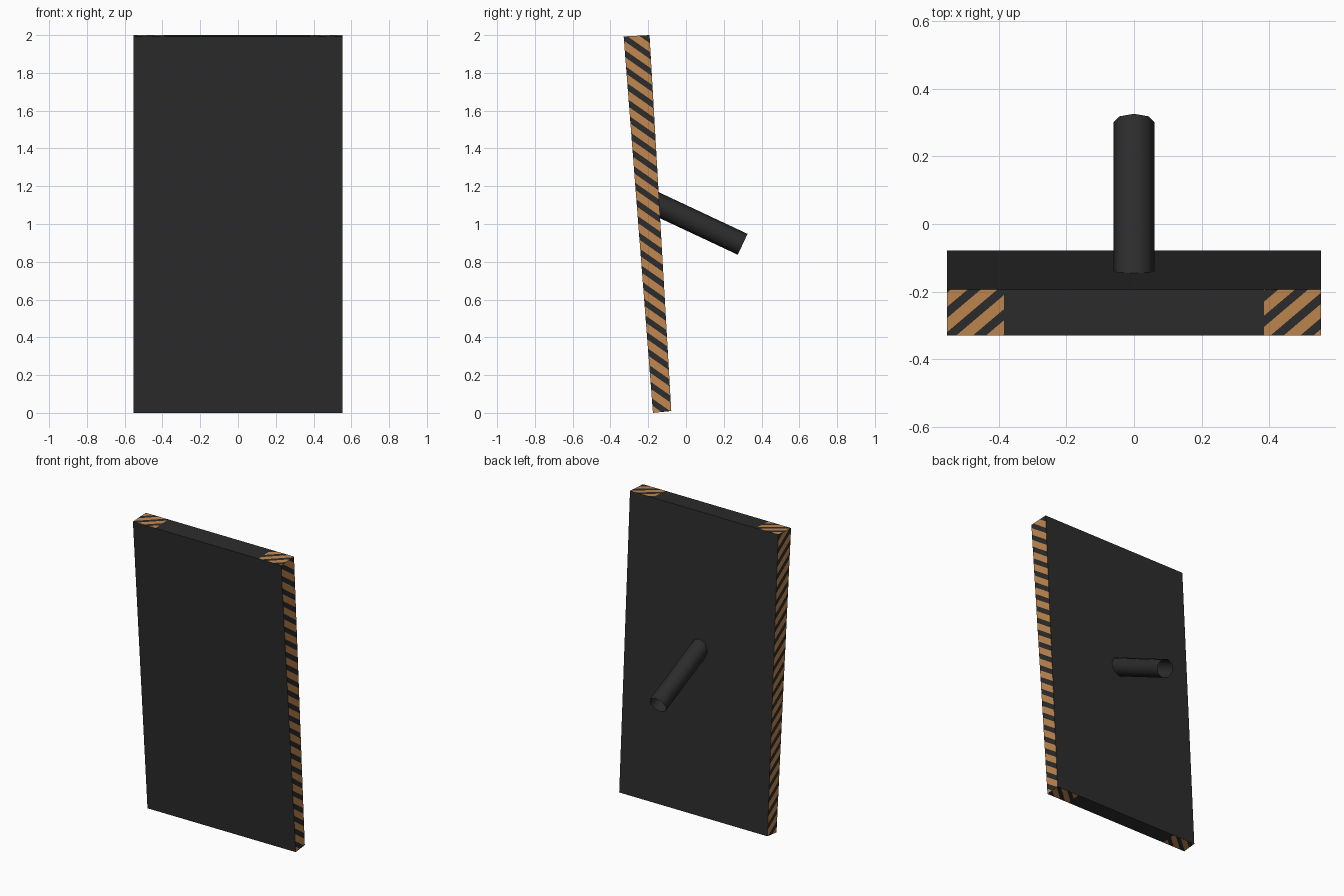
import bpy, bmesh, math
from mathutils import Vector, Matrix

cube = bpy.data.objects.get("Cube")
if cube:
    bpy.data.objects.remove(cube, do_unlink=True)


def make_material(name, colour):
    mat = bpy.data.materials.new(name)
    mat.use_nodes = True
    mat.diffuse_color = (*colour, 1)
    mat.node_tree.nodes["Principled BSDF"].inputs["Base Color"].default_value = (*colour, 1)
    return mat


def make_object(name, bm, mats):
    mesh = bpy.data.meshes.new(name)
    bm.to_mesh(mesh)
    bm.free()
    for mat in mats:
        mesh.materials.append(mat)
    obj = bpy.data.objects.new(name, mesh)
    bpy.context.collection.objects.link(obj)
    return obj


dark = make_material("charcoal", (0.025, 0.025, 0.025))
tan = make_material("warm_tan", (0.53, 0.245, 0.082))

HALF_WIDTH = 0.553
PATCH_X = 0.385
TAN_SHARE = 0.56


def cut(bm, faces, point, normal):
    geom = set(faces)
    for f in faces:
        geom.update(f.edges, f.verts)
    bmesh.ops.bisect_plane(bm, geom=list(geom), plane_co=point, plane_no=normal, dist=1e-6)


def stripe(bm, chosen, direction, centre, pitch):
    """Cut the chosen faces into diagonal bands and colour every other one."""
    values = [v.co.dot(direction) for f in bm.faces if chosen(f) for v in f.verts]
    first = math.floor((min(values) - centre) / pitch) - 1
    last = math.ceil((max(values) - centre) / pitch) + 1
    for n in range(first, last):
        for side in (-0.5, 0.5):
            level = centre + (n + side * TAN_SHARE) * pitch
            point = direction * (level / direction.length_squared)
            cut(bm, [f for f in bm.faces if chosen(f)], point, direction)
    bm.normal_update()
    for f in bm.faces:
        if chosen(f):
            phase = (f.calc_center_median().dot(direction) - centre) / pitch
            if abs(phase - round(phase)) < TAN_SHARE / 2:
                f.material_index = 1


# Leaning panel: tapered side profile extruded across x
bm = bmesh.new()
profile = [(-0.175, 0.0), (-0.078, 0.01), (-0.193, 2.0), (-0.33, 1.993)]
base = bm.faces.new([bm.verts.new((-HALF_WIDTH, y, z)) for y, z in profile])
ext = bmesh.ops.extrude_face_region(bm, geom=[base], use_keep_orig=True)
moved = [g for g in ext["geom"] if isinstance(g, bmesh.types.BMVert)]
bmesh.ops.translate(bm, verts=moved, vec=(2 * HALF_WIDTH, 0, 0))
bmesh.ops.recalc_face_normals(bm, faces=bm.faces)
bm.normal_update()

# Striped long edges
for s in (-1, 1):
    stripe(bm, lambda f: f.normal.x * s > 0.9, Vector((0, 0.7, 1)), 1.80, 0.083)

# Striped patches at both ends of the top and bottom
for s in (-1, 1):
    cut(bm, [f for f in bm.faces if abs(f.normal.z) > 0.9], Vector((s * PATCH_X, 0, 0)), Vector((1, 0, 0)))
bm.normal_update()
for s in (-1, 1):
    for up in (-1, 1):
        stripe(bm,
               lambda f: f.normal.z * up > 0.9 and f.calc_center_median().x * s > PATCH_X,
               Vector((1, -1.18, 0)), -0.20, 0.088)
make_object("panel", bm, [dark, tan])

# Rear strut: open eight-sided tube sloping down from the panel
start, end = Vector((0, -0.2, 1.127)), Vector((0, 0.3, 0.8925))
axis = end - start
bm = bmesh.new()
bmesh.ops.create_cone(bm, cap_ends=False, segments=8, radius1=0.061, radius2=0.061, depth=axis.length)
place = Matrix.Translation((start + end) / 2) @ Matrix.Rotation(-math.atan2(axis.y, axis.z), 4, "X")
bmesh.ops.transform(bm, matrix=place, verts=bm.verts)
for f in bm.faces:
    f.smooth = True
make_object("rear_strut", bm, [dark])
